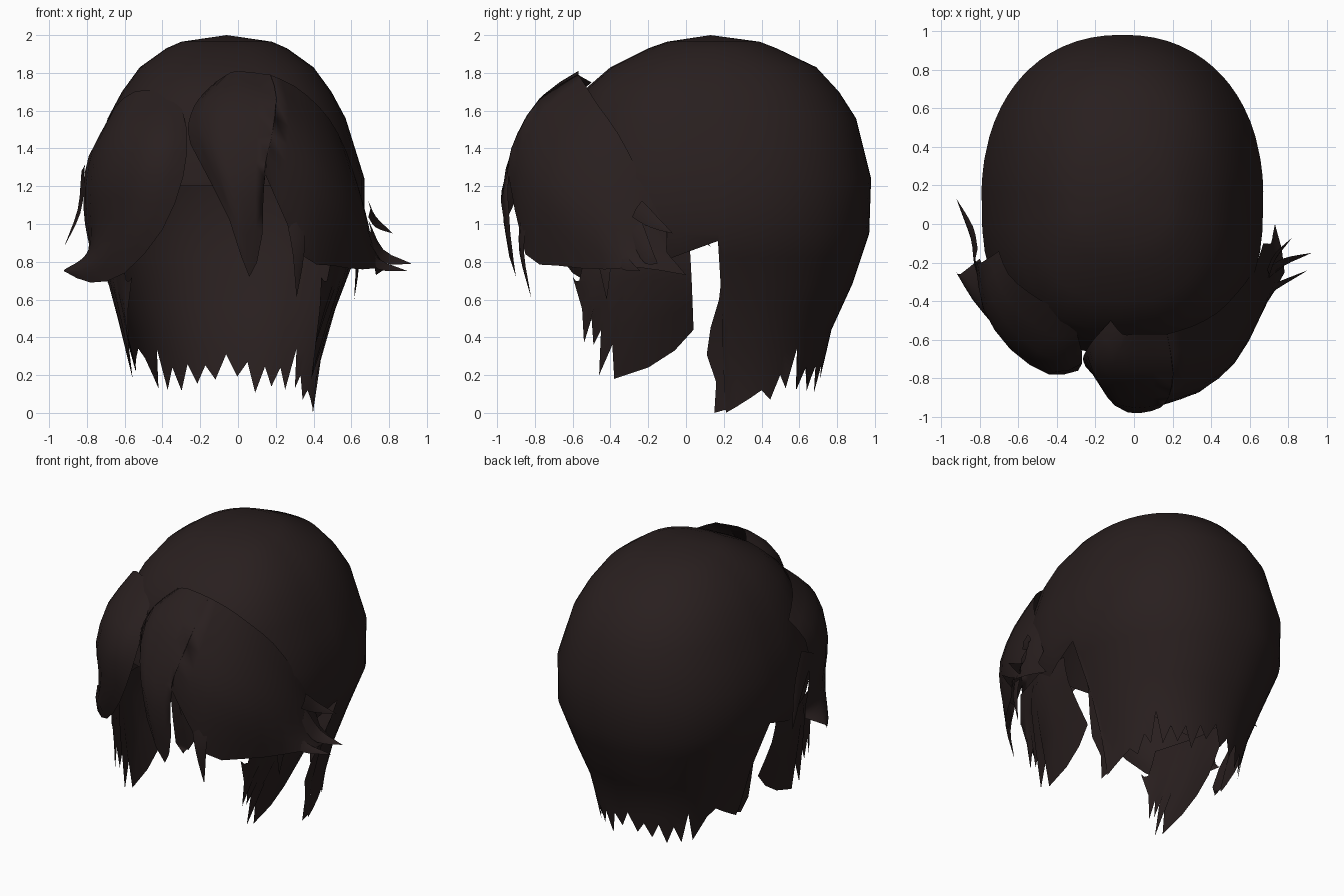
import bpy, bmesh, math, random
from mathutils import Vector

if "Cube" in bpy.data.objects:
    bpy.data.objects.remove(bpy.data.objects["Cube"])

random.seed(4)
hair = bpy.data.materials.new("dark_brown_hair")
hair.diffuse_color = (0.0215, 0.0135, 0.0133, 1)
hair.use_nodes = True
hair.node_tree.nodes["Principled BSDF"].inputs["Base Color"].default_value = hair.diffuse_color
CX, CY = -0.06, 0.13
HEAD = Vector((CX, CY, 1.0))


def finish(name, grid, closed=False):
    """Turn a grid of points (list of columns) into a smooth open sheet."""
    bm = bmesh.new()
    vs = [[bm.verts.new(p) for p in col] for col in grid]
    n = len(vs)
    for i in range(n if closed else n - 1):
        a, b = vs[i], vs[(i + 1) % n]
        for j in range(len(a) - 1):
            bm.faces.new((a[j], a[j + 1], b[j + 1], b[j]))
    bmesh.ops.remove_doubles(bm, verts=bm.verts[:], dist=0.0008)
    bmesh.ops.dissolve_degenerate(bm, edges=bm.edges[:], dist=0.0005)
    bm.normal_update()
    out = sum(f.normal.dot(f.calc_center_median() - HEAD) * f.calc_area() for f in bm.faces)
    if out < 0:
        bmesh.ops.reverse_faces(bm, faces=bm.faces[:])
    for f in bm.faces:
        f.smooth = True
    me = bpy.data.meshes.new(name)
    bm.to_mesh(me)
    bm.free()
    me.materials.append(hair)
    ob = bpy.data.objects.new(name, me)
    bpy.context.collection.objects.link(ob)
    return ob


def curve(pts, sub):
    """Smooth curve through the points."""
    if sub < 2:
        return [Vector(p) for p in pts]
    p = [Vector(q) for q in pts]
    p = [2 * p[0] - p[1]] + p + [2 * p[-1] - p[-2]]
    res = []
    for i in range(1, len(p) - 2):
        a, b, c, d = p[i - 1:i + 3]
        for k in range(sub):
            t = k / sub
            res.append(0.5 * (2 * b + (c - a) * t + (2 * a - 5 * b + 4 * c - d) * t * t
                              + (3 * b - a - 3 * c + d) * t ** 3))
    return res + [p[-2]]


def sheet(name, cols, su=2, sv=2):
    cols = [curve(c, sv) for c in cols]
    rows = [curve(r, su) for r in zip(*cols)]
    return finish(name, list(zip(*rows)))


def lock(name, pts, side, w):
    """Tapered, slightly bowed strand ending in a point."""
    path, side = curve(pts, 3), Vector(side).normalized()
    n = len(path) - 1
    cols = []
    for s in (-1, 0, 1):
        col = []
        for i, p in enumerate(path):
            k = w * (1 - (i / n) ** 1.6)
            out = Vector((p.x - CX, p.y - CY, 0)).normalized()
            col.append(p + side * s * k + out * (0.25 * k if s == 0 else 0))
        cols.append(col)
    return finish(name, cols)


def lerp_table(tab, x):
    for a, b in zip(tab, tab[1:]):
        if (x - a[0]) * (x - b[0]) <= 0:
            t = (x - a[0]) / (b[0] - a[0])
            return [u + (v - u) * t for u, v in zip(a[1:], b[1:])]
    return tab[-1][1:]


# --- main cap: height, half width, back y, front y
PROFILE = [(2.0, 0, .13, .13), (1.965, .24, .39, -.1), (1.93, .32, .48, -.2),
           (1.83, .46, .69, -.4), (1.7, .555, .81, -.55), (1.56, .63, .9, -.61),
           (1.24, .73, .98, -.67), (.95, .73, .97, -.68), (.68, .62, .88, -.6),
           (.44, .54, .77, -.5), (.2, .48, .715, -.45), (0, .46, .68, -.4)]
ROWS = [2, 1.965, 1.93, 1.83, 1.7, 1.56, 1.4, 1.24, 1.1, .95, .82, .68, .56, .44, .32, .2, .1, 0]
# hem height by angle from the front: fringe line, ear notch, neck tips
HEM = [(0, 1.2), (14, 1.2), (28, 1.2), (42, 1.12), (55, 1.0), (66, .9), (76, .8), (83, .84),
       (92, .91), (94, .55), (95, .28), (97, .0), (102, .03), (110, .08), (116, .12), (122, .07),
       (127, .2), (132, .13), (136, .34)]


def cap_point(a, z):
    hx, yb, yf = lerp_table(PROFILE, z)
    s, c = math.sin(a), math.cos(a)
    n, r = (2.6, CY - yf) if c > 0 else (2.2, yb - CY)
    sx = math.copysign(abs(s) ** (2 / n), s)
    sy = math.copysign(abs(c) ** (2 / n), c)
    return Vector((CX + hx * sx, CY - r * sy, z))


hem = list(HEM)
for i in range(15):
    hem.append((141 + i * 5.6, random.uniform(.1, .2) if i % 2 == 0 else random.uniform(.23, .33)))
for d, z in reversed(HEM[1:]):
    hem.append((360 - d, z + .22 if 95 < d < 125 else z))
finish("cap", [[cap_point(math.radians(d), max(z, h)) for z in ROWS] for d, h in hem], True)

# --- forward curve of the hair behind each ear: height, front y
EAR = [(.74, .19), (.6, .175), (.45, .13), (.31, .11), (.16, .16), (0, .15)]
for side, name, lift in ((1, "right", 0), (-1, "left", .22)):
    front, back = [], []
    for z, y in EAR:
        z = max(z, lift)
        x = CX + side * (lerp_table(PROFILE, z)[0] - .005)
        front.append((x, y, z))
        back.append((x, .22, z + .02))
    sheet("behind_ear_" + name, [front, back], 1, 1)

# --- right side of the fringe: centre strand, then a slit and a broad sweep
centre = [
    [(-.12, -.5, 1.75), (-.21, -.6, 1.66), (-.25, -.66, 1.58), (-.265, -.7, 1.5), (-.25, -.74, 1.42)],
    [(-.06, -.57, 1.79), (-.17, -.71, 1.66), (-.17, -.84, 1.48), (-.1, -.94, 1.27), (-.045, -.95, 1.02)],
    [(0, -.57, 1.81), (-.02, -.76, 1.68), (0, -.9, 1.45), (.03, -.98, 1.12), (.06, -.9, .72)],
    [(.17, -.57, 1.79), (.2, -.77, 1.66), (.18, -.89, 1.47), (.14, -.95, 1.24), (.13, -.93, .95)]]
slit = centre[-1][:3] + [(.16, -.93, 1.36), (.145, -.94, 1.26)]
sweep = [
    [(.3, -.53, 1.73), (.35, -.7, 1.55), (.36, -.83, 1.35), (.34, -.87, 1.1), (.33, -.85, .84)],
    [(.43, -.46, 1.62), (.49, -.61, 1.42), (.52, -.71, 1.2), (.52, -.71, 1.0), (.5, -.68, .78)],
    [(.53, -.36, 1.48), (.6, -.46, 1.27), (.64, -.49, 1.1), (.66, -.47, .92), (.66, -.43, .76)],
    [(.62, -.24, 1.25), (.66, -.27, 1.12), (.69, -.28, 1.0), (.72, -.27, .87), (.78, -.25, .77)],
    [(.67, -.1, .95), (.69, -.1, .9), (.71, -.1, .85), (.72, -.05, .79), (.73, 0, .73)]]
sheet("fringe_right", centre + [slit] + sweep)

# --- left sweep, curling outward to one tip
sheet("fringe_left", [
    [(-.33, -.46, 1.7), (-.27, -.66, 1.5), (-.29, -.76, 1.25), (-.4, -.74, .97),
     (-.6, -.6, .74), (-.78, -.45, .69), (-.92, -.25, .75)],
    [(-.42, -.43, 1.71), (-.4, -.71, 1.48), (-.44, -.78, 1.25), (-.55, -.7, .98),
     (-.68, -.57, .8), (-.82, -.41, .73), (-.92, -.25, .75)],
    [(-.55, -.35, 1.7), (-.6, -.58, 1.5), (-.64, -.65, 1.25), (-.68, -.58, 1.03),
     (-.74, -.5, .86), (-.84, -.38, .77), (-.92, -.25, .755)],
    [(-.65, -.26, 1.62), (-.73, -.4, 1.45), (-.78, -.44, 1.22), (-.78, -.42, 1.05),
     (-.78, -.38, .9), (-.82, -.33, .82), (-.9, -.26, .77)],
    [(-.7, -.14, 1.5), (-.79, -.2, 1.36), (-.82, -.2, 1.18), (-.81, -.2, 1.0),
     (-.79, -.2, .9), (-.79, -.2, .85), (-.8, -.18, .82)]])

# --- side locks in front of the ears: y at top, y at tip, tip height
TIPS = [(.02, .04, .44), (-.06, -.06, .33), (-.15, -.2, .24), (-.24, -.38, .18), (-.27, -.39, .36),
        (-.3, -.46, .2), (-.34, -.45, .44), (-.37, -.49, .36), (-.4, -.5, .5), (-.43, -.54, .37),
        (-.46, -.55, .55), (-.53, -.6, .72)]
for side, name, inward in ((1, "right", .05), (-1, "left", 0)):
    cols = []
    for yt, yb, z in TIPS:
        top_w = .66 + .3 * min(0, yt + .2)
        tip_w = .5 + .12 * (z - .2) - inward
        cols.append([(CX + side * top_w, yt, .88), (CX + side * (top_w - .03), (yt + yb) / 2, .7),
                     (CX + side * min(tip_w, top_w - .06), yb, z)])
    sheet("side_lock_" + name, cols, 1, 2)

# --- loose strands and flicks
STRANDS = [
    ("flick_right_upper", [(.69, -.26, 1.08), (.73, -.17, 1.01), (.82, -.07, .95)], (0, .6, 1), .05),
    ("flick_right_middle", [(.69, -.27, .97), (.77, -.2, .83), (.92, -.15, .79)], (0, .6, 1), .06),
    ("flick_right_lower", [(.68, -.36, .9), (.74, -.32, .79), (.9, -.24, .75)], (0, .6, 1), .05),
    ("flick_left", [(-.81, -.2, 1.28), (-.835, -.06, 1.08), (-.92, .13, .88)], (0, 1, .5), .08),
    ("strand_right_cheek", [(.6, -.45, .9), (.63, -.43, .78), (.615, -.42, .6)], (.3, 1, 0), .05),
    ("strand_right_brow", [(.3, -.86, 1.05), (.32, -.87, .85), (.31, -.82, .61)], (1, .4, 0), .05),
]
for args in STRANDS:
    lock(*args)
